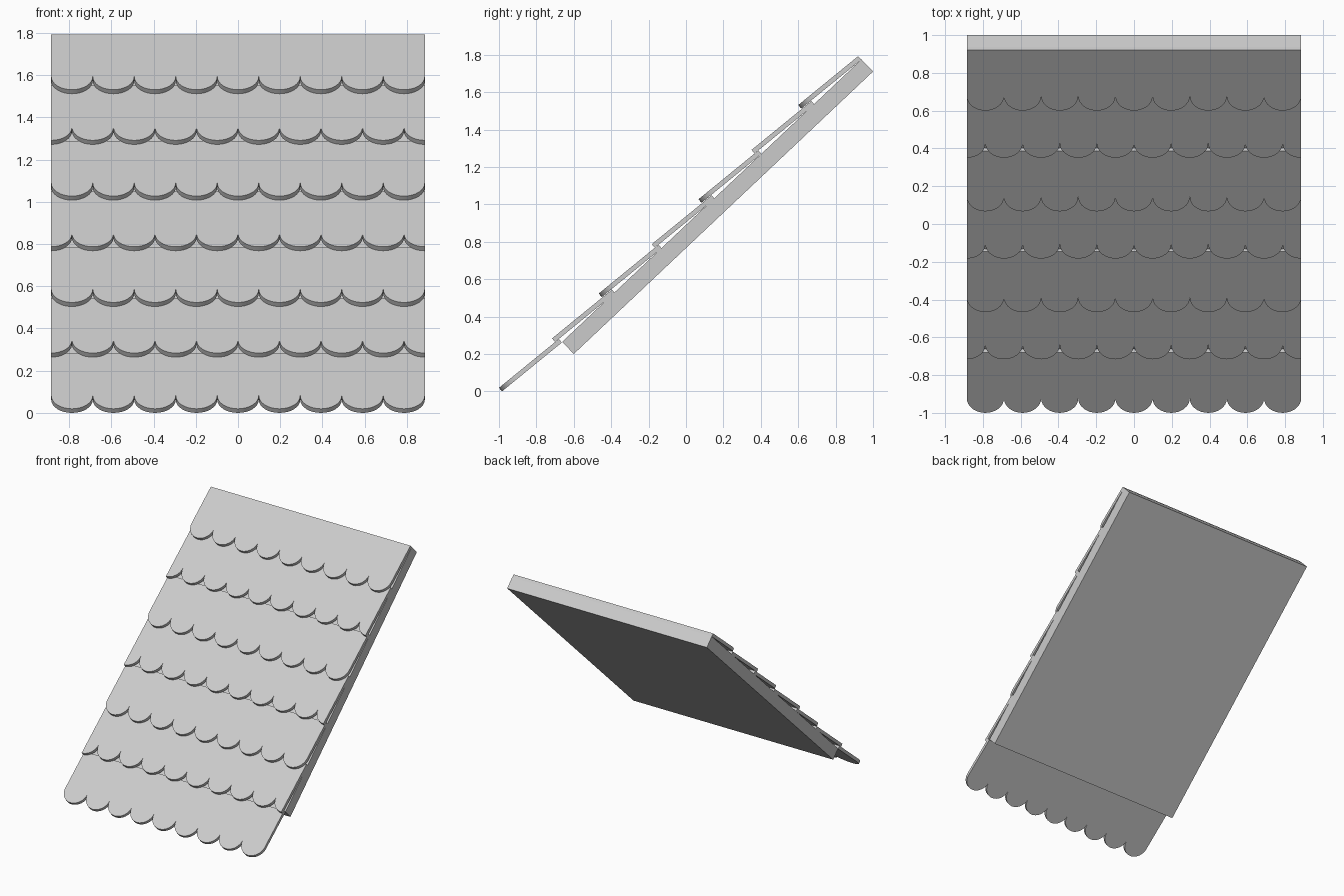
import bpy, bmesh
from math import sin, cos, pi, radians
from mathutils import Vector

if "Cube" in bpy.data.objects:
    bpy.data.objects.remove(bpy.data.objects["Cube"])

HALF = 0.885                 # half width of the roof panel
R = HALF / 9                 # scallop radius
THICK, LENGTH = 0.025, 0.413
UP = Vector((0, cos(radians(39.2)), sin(radians(39.2))))    # up along a shingle
NORMAL = Vector((0, -UP.z, UP.y))                           # out of a shingle


def extruded(name, points, offset):
    """Solid made by sweeping one flat outline along an offset."""
    bm = bmesh.new()
    face = bm.faces.new([bm.verts.new(p) for p in points])
    res = bmesh.ops.extrude_face_region(bm, geom=[face], use_keep_orig=True)
    verts = [v for v in res["geom"] if isinstance(v, bmesh.types.BMVert)]
    bmesh.ops.translate(bm, verts=verts, vec=offset)
    bmesh.ops.recalc_face_normals(bm, faces=bm.faces)
    mesh = bpy.data.meshes.new(name)
    bm.to_mesh(mesh)
    bm.free()
    obj = bpy.data.objects.new(name, mesh)
    bpy.context.collection.objects.link(obj)
    return obj


def scallop_outline(staggered, steps=16):
    """Outline (across, along): semicircles on the lower edge, straight top."""
    pts = []
    shift = R if staggered else 0
    for i in range(10 if staggered else 9):
        cx = -HALF + R - shift + 2 * R * i
        for k in range(steps + 1):
            a = pi + pi * k / steps
            p = (cx + R * cos(a), R + R * sin(a))
            inside = abs(p[0]) < HALF + 1e-5
            repeat = pts and abs(p[0] - pts[-1][0]) < 1e-5
            if inside and not repeat:
                pts.append(p)
    return pts + [(HALF, LENGTH), (-HALF, LENGTH)]


# sloping backing board
extruded("roof_board",
         [(-HALF, y, z) for y, z in
          ((-0.60, 0.20), (1.0, 1.71), (0.938, 1.775), (-0.662, 0.265))],
         Vector((2 * HALF, 0, 0)))

# seven overlapping shingle rows, every other one staggered by half a scallop
for row in range(7):
    odd = row % 2
    tip = Vector((0, -0.984 + 0.2667 * row + 0.017 * odd, 0.252 * row + 0.012 * odd))
    pts = [tip + Vector((x, 0, 0)) + UP * t for x, t in scallop_outline(odd)]
    tile = extruded(f"shingle_row_{row + 1}", pts, NORMAL * THICK)
    bpy.ops.object.select_all(action='DESELECT')
    tile.select_set(True)
    bpy.context.view_layer.objects.active = tile
    bpy.ops.object.shade_smooth_by_angle(angle=radians(30))
